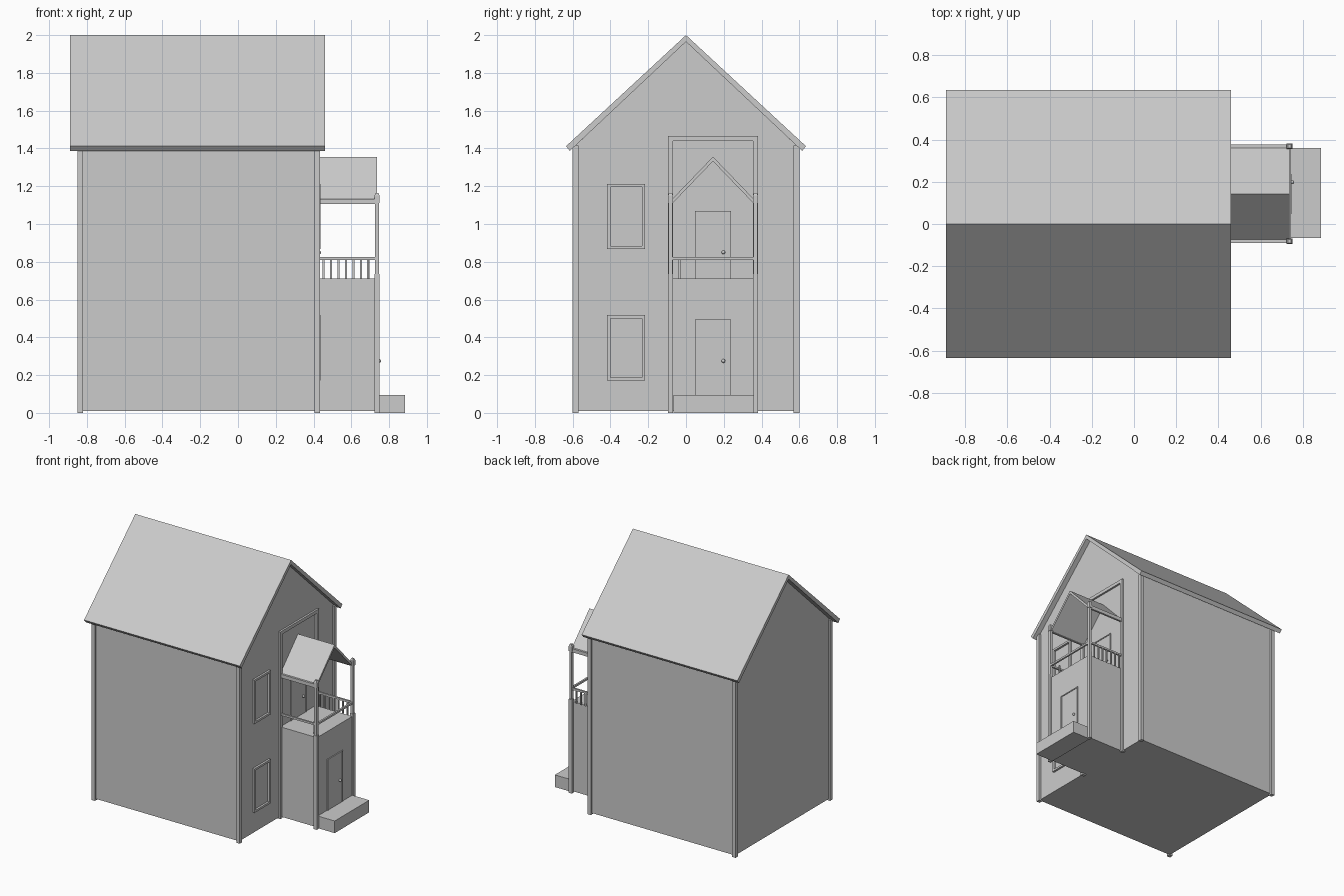
import bpy, bmesh
from mathutils import Matrix

if "Cube" in bpy.data.objects:
    bpy.data.objects.remove(bpy.data.objects["Cube"])


def finish(name, bm):
    bmesh.ops.recalc_face_normals(bm, faces=bm.faces)
    me = bpy.data.meshes.new(name)
    bm.to_mesh(me)
    bm.free()
    ob = bpy.data.objects.new(name, me)
    bpy.context.collection.objects.link(ob)
    return ob


def add_box(bm, x0, x1, y0, y1, z0, z1):
    m = Matrix.Translation(((x0 + x1) / 2, (y0 + y1) / 2, (z0 + z1) / 2))
    m = m @ Matrix.Diagonal((x1 - x0, y1 - y0, z1 - z0, 1))
    bmesh.ops.create_cube(bm, size=1, matrix=m)


def boxes(name, *dims):
    bm = bmesh.new()
    for d in dims:
        add_box(bm, *d)
    return finish(name, bm)


def prism(name, profile, x0, x1):
    """Extrude a (y, z) profile along x."""
    bm = bmesh.new()
    face = bm.faces.new([bm.verts.new((x0, y, z)) for y, z in profile])
    ext = bmesh.ops.extrude_face_region(bm, geom=[face])["geom"]
    verts = [v for v in ext if isinstance(v, bmesh.types.BMVert)]
    bmesh.ops.translate(bm, verts=verts, vec=(x1 - x0, 0, 0))
    return finish(name, bm)


def gable_roof(name, x0, x1, cy, ridge, under, outer, inner):
    (oy, oz), (iy, iz) = outer, inner
    prism(name, [(cy, ridge), (cy + oy, oz), (cy + iy, iz), (cy, under),
                 (cy - iy, iz), (cy - oy, oz)], x0, x1)


def frame(name, x0, x1, y0, y1, z0, z1, w, sill=True):
    """Raised trim standing on a wall that faces +x."""
    bars = [(x0, x1, y0, y0 + w, z0, z1), (x0, x1, y1 - w, y1, z0, z1),
            (x0, x1, y0 + w, y1 - w, z1 - w, z1)]
    if sill:
        bars.append((x0, x1, y0 + w, y1 - w, z0, z0 + w))
    boxes(name, *bars)


WALL, PORCH = 0.42, 0.738   # x of the front wall and porch front
Y0, Y1 = -0.082, 0.368      # porch side lines
MID = (Y0 + Y1) / 2

# House body, main roof and corner posts
prism("house_walls", [(-0.585, 0.01), (0.585, 0.01), (0.585, 1.415),
                      (0, 1.966), (-0.585, 1.415)], -0.835, WALL)
gable_roof("main_roof", -0.89, 0.46, 0, 2.0, 1.965, (0.635, 1.412), (0.615, 1.387))
for x in (-0.835, 0.42):
    for side in (-1, 1):
        y = side * 0.585
        boxes("corner_post", (x - 0.015, x + 0.015, y - 0.015, y + 0.015, 0, 1.415))

# Windows
for z in (0.172, 0.868):
    frame("window_frame", WALL - 0.01, 0.436, -0.417, -0.217, z, z + 0.345, 0.016)

# Porch body, wall trim and front step
boxes("porch_body", (WALL - 0.02, PORCH, Y0 + 0.006, Y1 - 0.006, 0.01, 0.712))
frame("porch_wall_trim", WALL - 0.015, 0.435, Y0 - 0.013, Y1 + 0.013, 0, 1.466, 0.026, False)
boxes("front_step", (PORCH - 0.01, 0.885, -0.067, 0.36, 0, 0.095))

# Front porch posts with pointed caps
for y in (Y0, Y1):
    bm = bmesh.new()
    for z0, z1, r in ((0, 0.735, 0.0135), (0.735, 1.11, 0.0105), (1.11, 1.15, 0.0135)):
        add_box(bm, 0.736 - r, 0.736 + r, y - r, y + r, z0, z1)
    bmesh.ops.create_cone(bm, cap_ends=True, segments=4, radius1=0.019, radius2=0.011,
                          depth=0.014, matrix=Matrix.Translation((0.736, y, 1.157))
                          @ Matrix.Rotation(0.7854, 4, 'Z'))
    finish("porch_post", bm)
    boxes("porch_beam", (WALL, 0.736, y - 0.008, y + 0.008, 1.105, 1.133))
    boxes("side_rail", (WALL, 0.736, y - 0.007, y + 0.007, 0.81, 0.825))

# Porch roof
gable_roof("porch_roof", WALL, 0.737, MID, 1.356, 1.332, (0.216, 1.132), (0.216, 1.108))

# Balcony railing
boxes("front_rail", (0.729, 0.743, Y0, Y1, 0.81, 0.825))
for i in range(7):
    x = 0.452 + i * 0.04
    boxes("baluster", (x - 0.005, x + 0.005, Y1 - 0.005, Y1 + 0.005, 0.71, 0.815))
boxes("loose_baluster", (0.683, 0.693, -0.04, -0.03, 0.70, 0.815))

# Doors with trim and knobs
for x, z0, z1 in ((PORCH, 0.095, 0.495), (WALL, 0.71, 1.068)):
    boxes("door", (x - 0.01, x + 0.004, 0.055, 0.23, z0, z1 - 0.006))
    frame("door_trim", x - 0.01, x + 0.008, 0.047, 0.237, z0, z1, 0.008, False)
    bm = bmesh.new()
    zk = z0 + 0.18 if x == PORCH else 0.85
    bmesh.ops.create_uvsphere(bm, u_segments=12, v_segments=8, radius=0.01,
                              matrix=Matrix.Translation((x + 0.01, 0.198, zk)))
    for f in bm.faces:
        f.smooth = True
    finish("door_knob", bm)
